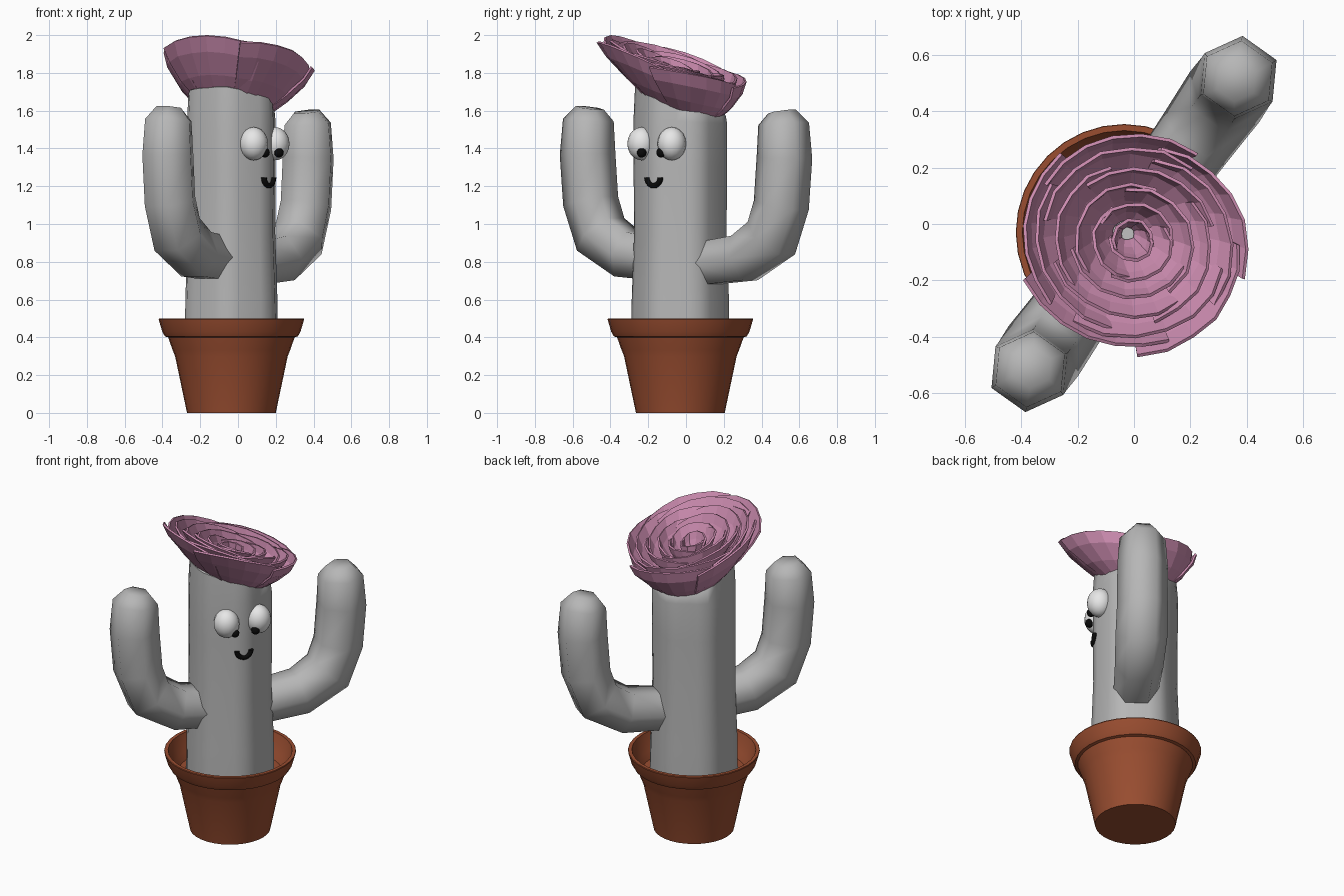
import bpy, bmesh, math, random
from mathutils import Vector, Matrix

if "Cube" in bpy.data.objects:
    bpy.data.objects.remove(bpy.data.objects["Cube"])

random.seed(4)
YAW = math.radians(54.5)                       # plant is turned in its pot
U = Vector((math.cos(YAW), math.sin(YAW), 0))  # arm direction
F = Vector((math.sin(YAW), -math.cos(YAW), 0)) # face direction
UP = Vector((0, 0, 1))
AXIS = Vector((-.035, -.03, 0))                # centre of pot and trunk


def material(name, rgb):
    m = bpy.data.materials.new(name)
    m.diffuse_color = (*rgb, 1)
    m.use_nodes = True
    m.node_tree.nodes["Principled BSDF"].inputs["Base Color"].default_value = m.diffuse_color
    return m


GREY = material("cactus grey", (.47, .47, .47))
CLAY = material("terracotta", (.32, .075, .03))
PINK = material("petal pink", (.60, .26, .43))
WHITE = material("eye white", (.80, .80, .80))
BLACK = material("black", (.003, .003, .003))


def make(name, verts, faces, mat, smooth=True):
    me = bpy.data.meshes.new(name)
    me.from_pydata([tuple(v) for v in verts], [], faces)
    bm = bmesh.new()
    bm.from_mesh(me)
    bmesh.ops.recalc_face_normals(bm, faces=bm.faces)
    for f in bm.faces:
        f.smooth = smooth
    bm.to_mesh(me)
    bm.free()
    me.materials.append(mat)
    ob = bpy.data.objects.new(name, me)
    bpy.context.collection.objects.link(ob)
    return ob


def loft(name, rings, mat):
    """Skin a list of equal closed rings and cap both ends."""
    n = len(rings[0])
    verts = [v for r in rings for v in r]
    faces = [(i * n + k, i * n + (k + 1) % n, (i + 1) * n + (k + 1) % n, (i + 1) * n + k)
             for i in range(len(rings) - 1) for k in range(n)]
    faces += [tuple(range(n)), tuple(range(len(verts) - n, len(verts)))]
    return make(name, verts, faces, mat)


def sharpen(ob, deg):
    bpy.ops.object.select_all(action='DESELECT')
    ob.select_set(True)
    bpy.context.view_layer.objects.active = ob
    bpy.ops.object.shade_smooth_by_angle(angle=math.radians(deg))


def polar(a):
    return Vector((math.cos(a), math.sin(a), 0))


# Pot: turned profile with flared lip and hollow inside
profile = [(.235, 0), (.298, .30), (.312, .335), (.335, .40), (.352, .405), (.366, .43),
           (.385, .495), (.383, .50), (.362, .50), (.345, .44), (.325, .40), (.305, .36)]
pot = loft("pot", [[AXIS + polar(k * math.tau / 32) * r + UP * z for k in range(32)]
                   for r, z in profile], CLAY)
sharpen(pot, 35)

# Trunk: softly six-sided column with a slanted top
rings = []
for z, s, slant in [(.35, 1.04, 0), (.6, 1.03, 0), (.95, .98, 0), (1.3, .99, 0),
                    (1.55, .99, .2), (1.65, .96, 1), (1.68, .75, 1), (1.69, .3, 1)]:
    ring = []
    for k in range(24):
        a = k * math.tau / 24 + math.radians(84.5)
        d = polar(a) * s * (.24 + .011 * math.cos(6 * (a - math.radians(84.5))))
        ring.append(AXIS + d + UP * (z - slant * (.13 * d.x + .3 * d.y)))
    rings.append(ring)
sharpen(loft("trunk", rings, GREY), 50)


# Arms: six-sided bent tubes, mirrored across the trunk
def arm(name, side, lift):
    path = [(.12, .79, .13), (.38, .82, .142), (.555, .925, .152), (.62, 1.10, .148),
            (.64, 1.35, .148), (.635, 1.53, .135), (.625, 1.595, .075)]
    pts = [U * side * u + UP * (z + lift) for u, z, _ in path]
    rings = []
    for i, p in enumerate(pts):
        t = (pts[min(i + 1, len(pts) - 1)] - pts[max(i - 1, 0)]).normalized()
        n = F.cross(t)
        rings.append([p + path[i][2] * (math.cos(a) * n + math.sin(a) * F)
                      for a in (math.radians(30 + 60 * k) for k in range(6))])
    sharpen(loft(name, rings, GREY), 75)


arm("right_arm", 1, 0)
arm("left_arm", -1, .02)


# Face: eyes, pupils and smile
def ball(name, centre, size, mat):
    bm = bmesh.new()
    bmesh.ops.create_uvsphere(bm, u_segments=16, v_segments=10, radius=1)
    bm.transform(Matrix.Translation(centre) @ Matrix.Diagonal((*size, 1)))
    for f in bm.faces:
        f.smooth = True
    me = bpy.data.meshes.new(name)
    bm.to_mesh(me)
    bm.free()
    me.materials.append(mat)
    bpy.context.collection.objects.link(bpy.data.objects.new(name, me))


for label, s in (("left", -1), ("right", 1)):
    ball(label + "_eye", AXIS + U * .098 * s + F * .215 + UP * 1.425, (.076, .076, .088), WHITE)
    ball(label + "_pupil", AXIS + U * .063 * s + F * .264 + UP * 1.378, (.025, .025, .026), BLACK)

rings = []
for i in range(11):
    a = math.pi * (1 + i / 10)
    out = U * math.cos(a) + UP * math.sin(a)
    centre = AXIS + F * .243 + UP * 1.247 + out * .044
    rings.append([centre + .015 * (math.cos(b) * out + math.sin(b) * F)
                  for b in (k * math.tau / 8 for k in range(8))])
sharpen(loft("smile", rings, BLACK), 50)

# Flower: nested layers of overlapping faceted petals on a tilted axis
BASE, RIM = Vector((-.03, -.02, 1.63)), Vector((0, -.065, 1.875))
N = Vector((.13, .30, 1)).normalized()
E1 = Vector((1, 0, -.13)).normalized()
E2 = N.cross(E1)


def petal(name, start, span, prof, drop):
    cols, verts, faces = 7, [], []
    for c in range(cols):
        s = 2 * c / (cols - 1) - 1
        a = start + span * (s + 1) / 2
        for t, r in prof:
            rr = r * (1 - .05 * s * t) + random.uniform(-.004, .004)
            verts.append(BASE.lerp(RIM, t) + rr * (math.cos(a) * E1 + math.sin(a) * E2)
                         - N * drop * t * s * s)
    m = len(prof)
    for c in range(cols - 1):
        for j in range(m - 1):
            k = c * m + j
            faces.append((k, k + m, k + m + 1, k + 1))
    ob = make(name, verts, faces, PINK, smooth=False)
    mod = ob.modifiers.new("thickness", 'SOLIDIFY')
    mod.thickness = .012
    mod.offset = 0


# rim radius, base radius, base height, rim height, petal count
layers = [(.395, .21, 0, 1.0, 5), (.345, .17, .2, 1.0, 4), (.28, .13, .25, .98, 4),
          (.21, .10, .28, .95, 3), (.14, .06, .3, .9, 3), (.075, .03, .3, .85, 2)]
for i, (R, r0, t0, t1, count) in enumerate(layers):
    prof = [(t0 + (t1 - t0) * q, r0 + (R - r0) * w)
            for q, w in ((0, 0), (.3, .42), (.7, .83), (1, 1))]
    for k in range(count):
        petal(f"petal_{i + 1}_{k + 1}", i * .9 - math.pi / 2 + k * math.tau / count,
              math.tau / count * 1.25, prof, .03)
